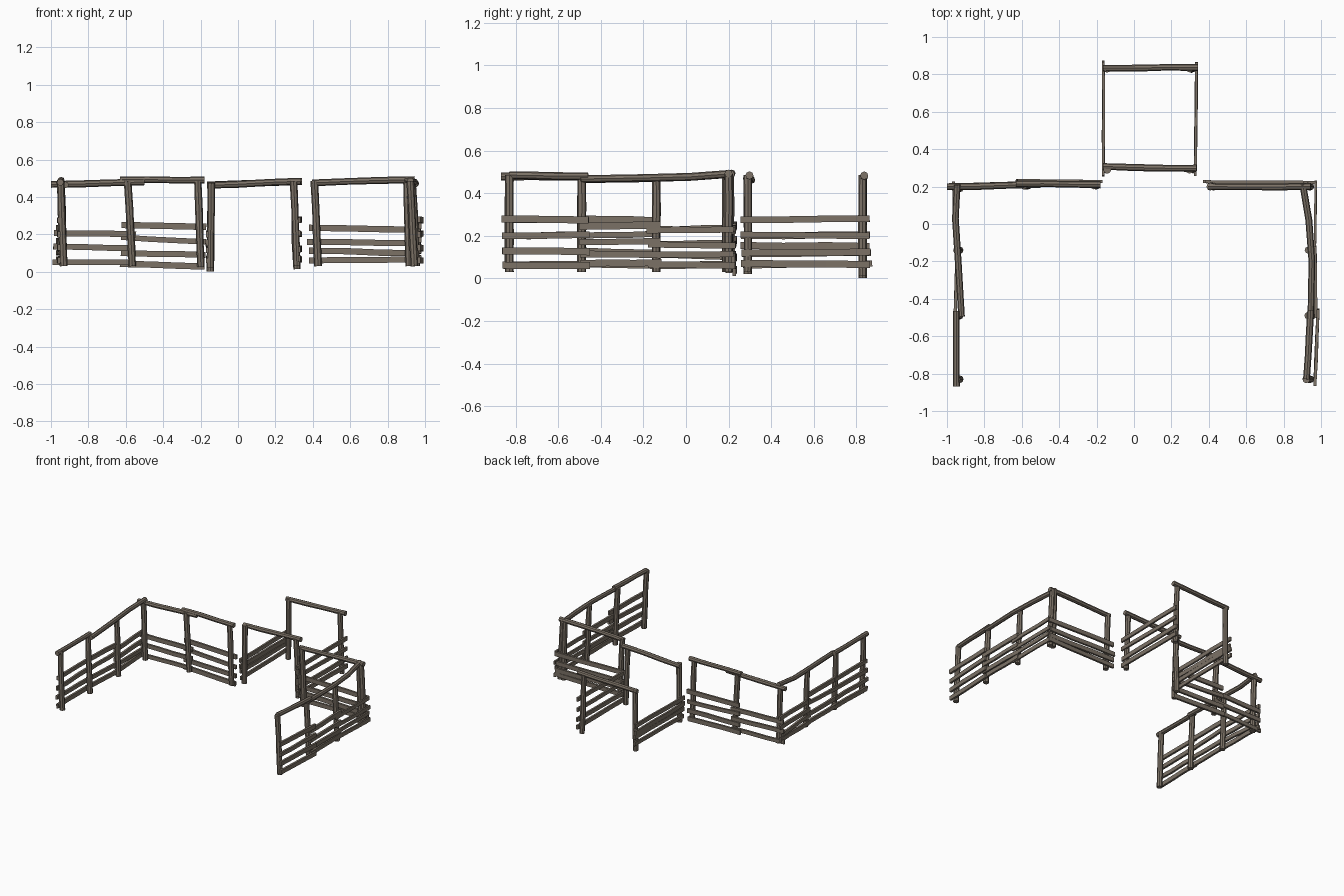
import bpy, bmesh, math, random
from mathutils import Vector

if "Cube" in bpy.data.objects:
    bpy.data.objects.remove(bpy.data.objects["Cube"])

random.seed(4)
wood = bpy.data.materials.new("weathered_wood")
wood.diffuse_color = (0.20, 0.167, 0.133, 1)
wood.use_nodes = True
wood.node_tree.nodes["Principled BSDF"].inputs["Base Color"].default_value = wood.diffuse_color


def sweep(name, pts, profile):
    """Skin a flat-sided timber along a path; profile(i) gives (side, up) offsets."""
    bm = bmesh.new()
    pts = [Vector(p) for p in pts]
    axis = (pts[-1] - pts[0]).normalized()
    ref = Vector((0, 0, 1)) if abs(axis.z) < 0.8 else Vector((0, 1, 0))
    side = axis.cross(ref).normalized()
    up = side.cross(axis)
    rings = [[bm.verts.new(p + side * a + up * b) for a, b in profile(i)]
             for i, p in enumerate(pts)]
    n = len(rings[0])
    for r0, r1 in zip(rings, rings[1:]):
        for k in range(n):
            bm.faces.new((r0[k], r0[(k + 1) % n], r1[(k + 1) % n], r1[k]))
    bm.faces.new(rings[0])
    bm.faces.new(rings[-1])
    bmesh.ops.recalc_face_normals(bm, faces=bm.faces)
    me = bpy.data.meshes.new(name)
    bm.to_mesh(me)
    bm.free()
    me.materials.append(wood)
    ob = bpy.data.objects.new(name, me)
    bpy.context.collection.objects.link(ob)


def path(a, b, steps, wob):
    a, b = Vector(a), Vector(b)
    out = [a.lerp(b, i / steps) for i in range(steps + 1)]
    for p in out[1:-1]:
        p += Vector([random.uniform(-wob, wob) for _ in range(3)])
    return out


def log(name, pts, r=0.018, sides=8):
    def prof(i):
        s = r * random.uniform(0.94, 1.06)
        return [(s * math.cos(math.tau * k / sides), s * math.sin(math.tau * k / sides))
                for k in range(sides)]
    sweep(name, pts, prof)


def post(name, bottom, top):
    log(name, path(bottom, top, 3, 0.002), 0.02)


def planks(name, a, b, heights, thick=0.016):
    """Stack of boards between plan points a and b; heights = (z start, z end)."""
    for z0, z1 in heights:
        d = (Vector(b) - Vector(a)).normalized() * random.uniform(-0.007, 0.007)
        h = random.uniform(0.014, 0.017)
        t = thick / 2
        pts = path((a[0] + d.x, a[1] + d.y, z0), (b[0] + d.x, b[1] + d.y, z1), 3, 0.0025)
        sweep(name, pts, lambda i: [(-t, -h), (t, -h), (t, h), (-t, h)])


# Left side fence
for y, top in ((-0.83, 0.485), (-0.49, 0.475), (-0.14, 0.475), (0.19, 0.49)):
    post("left_post", (-0.932, y, 0.03), (-0.948, y, top))
log("left_rail_front", path((-0.95, -0.87, 0.478), (-0.95, -0.465, 0.478), 3, 0.002))
log("left_rail_back", [(-0.922, -0.495, 0.465), (-0.94, -0.2, 0.47),
                       (-0.955, 0.03, 0.477), (-0.945, 0.21, 0.49)])
planks("left_slat_front", (-0.958, -0.86), (-0.958, -0.46),
       ((.275, .275), (.2, .205), (.13, .125), (.06, .065)))
planks("left_slat_middle", (-0.955, -0.5), (-0.945, -0.13),
       ((.28, .27), (.2, .21), (.13, .12), (.07, .06)))
planks("left_slat_back", (-0.948, -0.17), (-0.965, 0.22),
       ((.23, .235), (.16, .165), (.11, .1), (.06, .065)))

# Right side fence
for y, top in ((-0.83, 0.485), (-0.49, 0.475), (-0.14, 0.475), (0.2, 0.49)):
    x = 0.01 if -0.6 < y < 0 else 0
    post("right_post", (0.943 + x, y, 0.03), (0.921 + x, y, top))
log("right_rail_front", path((0.922, -0.83, 0.485), (0.945, -0.46, 0.48), 3, 0.002))
log("right_rail_back", [(0.945, -0.495, 0.467), (0.951, -0.2, 0.472),
                        (0.935, 0.02, 0.477), (0.902, 0.215, 0.492)])
planks("right_slat_front", (0.967, -0.86), (0.985, -0.45),
       ((.28, .275), (.2, .205), (.128, .125), (.062, .06)))
planks("right_slat_middle", (0.972, -0.5), (0.968, -0.12),
       ((.245, .25), (.17, .175), (.115, .11), (.07, .075)))
planks("right_slat_back", (0.966, -0.18), (0.972, 0.23),
       ((.225, .23), (.16, .155), (.11, .115), (.065, .06)), 0.012)

# Back fence, left of the opening
post("back_left_post", (-0.565, 0.205, 0.03), (-0.59, 0.205, 0.485))
post("back_left_post", (-0.198, 0.205, 0.025), (-0.215, 0.205, 0.485))
log("back_left_rail_outer", path((-1.0, 0.2, 0.467), (-0.5, 0.21, 0.48), 3, 0.002))
log("back_left_rail_inner", path((-0.63, 0.215, 0.492), (-0.18, 0.21, 0.49), 3, 0.002))
planks("back_left_slat_outer", (-0.99, 0.205), (-0.55, 0.222),
       ((.207, .2), (.135, .128), (.052, .05)))
planks("back_left_slat_inner", (-0.625, 0.232), (-0.172, 0.226),
       ((.25, .24), (.185, .16), (.1, .09), (.042, .028)))

# Back fence, right of the opening
post("back_right_post", (0.428, 0.2, 0.03), (0.408, 0.2, 0.485))
post("back_right_post", (0.915, 0.2, 0.03), (0.902, 0.2, 0.485))
log("back_right_rail", path((0.395, 0.2, 0.475), (0.945, 0.2, 0.492), 3, 0.003))
planks("back_right_slat", (0.375, 0.226), (0.965, 0.222),
       ((.235, .225), (.16, .155), (.112, .1), (.06, .068)))

# Walkway frames behind the opening: two cross bars on posts
for y, b in ((0.29, 0.02), (0.83, 0.002)):
    post("walkway_post_left", (-0.148, y, b), (-0.143, y, 0.475))
    post("walkway_post_right", (0.315, y, b + 0.012), (0.297, y, 0.485))
log("walkway_bar_front", [(-0.165, 0.308, 0.462), (0.0, 0.302, 0.468),
                          (0.17, 0.298, 0.478), (0.335, 0.298, 0.484)])
log("walkway_bar_back", path((-0.165, 0.833, 0.465), (0.342, 0.837, 0.483), 3, 0.002))

# Walkway side slats
planks("walkway_slat_left", (-0.164, 0.262), (-0.164, 0.868),
       ((.2, .205), (.155, .15), (.115, .12), (.06, .07)), 0.014)
planks("walkway_slat_right", (0.328, 0.262), (0.334, 0.868),
       ((.275, .28), (.205, .2), (.12, .125), (.07, .065)), 0.014)
